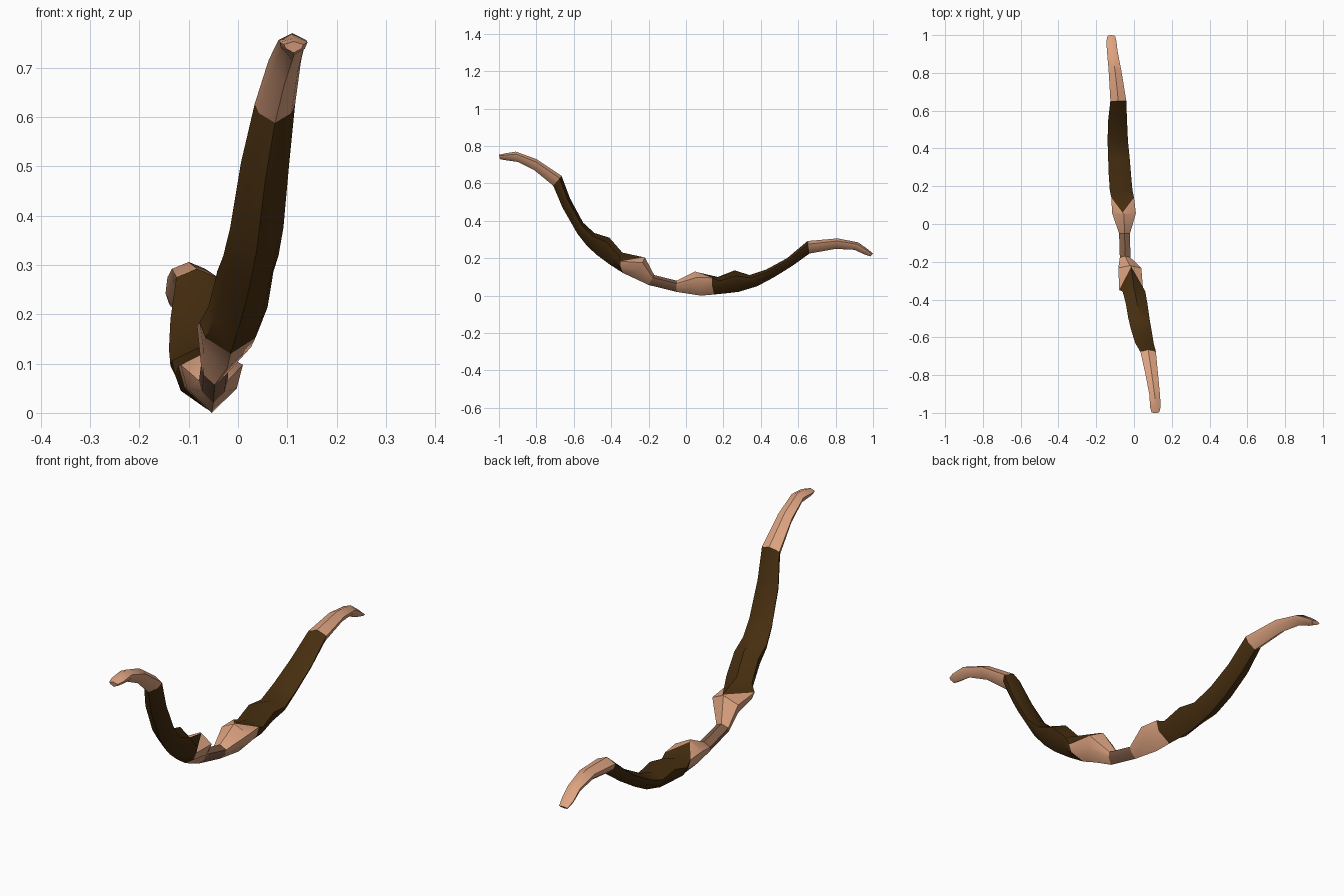
import bpy, bmesh

def material(name, rgb):
    m = bpy.data.materials.new(name)
    m.diffuse_color = (*rgb, 1)
    return m

PALE = material("pale tan horn", (0.73, 0.37, 0.22))
DARK = material("dark brown wood", (0.062, 0.027, 0.005))
GRIP = material("mid brown wrap", (0.22, 0.11, 0.065))

def ring_points(top_y, top_z, low_y, low_z, xc, hw, side_y=None):
    """Six-sided section with a ridge above and a keel below."""
    pts = []
    for t, w in ((0, 0), (0.38, 0.8), (0.75, 1), (1, 0), (0.75, -1), (0.38, -0.8)):
        y = low_y + (top_y - low_y) * t
        z = low_z + (top_z - low_z) * t
        if side_y is not None and 0 < t < 1:
            y = side_y
        pts.append((xc + hw * w, y, z))
    return pts

def loft(name, rings, mat):
    bm = bmesh.new()
    loops = [[bm.verts.new(p) for p in ring_points(*r)] for r in rings]
    for a, b in zip(loops, loops[1:]):
        for i in range(6):
            j = (i + 1) % 6
            bm.faces.new((a[i], a[j], b[j], b[i]))
    bm.faces.new(loops[0])
    bm.faces.new(loops[-1])
    bmesh.ops.recalc_face_normals(bm, faces=bm.faces)
    me = bpy.data.meshes.new(name)
    bm.to_mesh(me)
    bm.free()
    me.materials.append(mat)
    ob = bpy.data.objects.new(name, me)
    bpy.context.collection.objects.link(ob)
    bpy.ops.object.select_all(action='DESELECT')
    ob.select_set(True)
    bpy.context.view_layer.objects.active = ob
    bpy.ops.object.shade_smooth_by_angle(angle=0.7)

# Shared joints: ridge y, z; keel y, z; centre x; half width; optional side y
front_tip_joint = (-0.665, 0.64, -0.71, 0.588, 0.075, 0.041)
front_grip_joint = (-0.225, 0.205, -0.335, 0.12, -0.015, 0.063, -0.35)
handle_front = (-0.17, 0.11, -0.20, 0.057, -0.047, 0.028)
handle_back = (-0.05, 0.08, -0.05, 0.02, -0.05, 0.029)
back_grip_joint = (0.06, 0.125, 0.15, 0.006, -0.06, 0.06, 0.14)
back_tip_joint = (0.65, 0.292, 0.66, 0.225, -0.083, 0.042)

# Curled horn tips
loft("front_tip", [
    (-1.0, 0.753, -0.995, 0.73, 0.113, 0.02),
    (-0.97, 0.76, -0.97, 0.725, 0.113, 0.028),
    (-0.91, 0.77, -0.90, 0.715, 0.11, 0.028),
    (-0.80, 0.73, -0.81, 0.67, 0.095, 0.033),
    front_tip_joint], PALE)
loft("back_tip", [
    back_tip_joint,
    (0.81, 0.306, 0.80, 0.25, -0.10, 0.034),
    (0.92, 0.285, 0.90, 0.245, -0.115, 0.028),
    (0.97, 0.25, 0.955, 0.22, -0.12, 0.027),
    (1.0, 0.225, 0.985, 0.21, -0.12, 0.02)], PALE)

# Curved wooden limbs
loft("front_limb", [
    front_tip_joint,
    (-0.62, 0.52, -0.66, 0.47, 0.055, 0.049),
    (-0.55, 0.39, -0.58, 0.33, 0.038, 0.054),
    (-0.49, 0.335, -0.53, 0.267, 0.026, 0.056),
    (-0.41, 0.31, -0.48, 0.22, 0.015, 0.057),
    (-0.34, 0.23, -0.41, 0.168, 0.0, 0.06),
    front_grip_joint], DARK)
loft("back_limb", [
    back_grip_joint,
    (0.17, 0.10, 0.20, 0.011, -0.068, 0.06),
    (0.26, 0.135, 0.28, 0.02, -0.075, 0.059),
    (0.34, 0.11, 0.38, 0.05, -0.08, 0.057),
    (0.43, 0.14, 0.47, 0.098, -0.086, 0.054),
    (0.54, 0.20, 0.57, 0.16, -0.087, 0.05),
    back_tip_joint], DARK)

# Flared collars either side of the handle
loft("front_collar", [
    front_grip_joint,
    (-0.22, 0.205, -0.27, 0.09, -0.022, 0.061),
    handle_front], PALE)
loft("back_collar", [
    handle_back,
    (0.05, 0.13, 0.08, 0.0, -0.053, 0.063),
    back_grip_joint], PALE)

# Narrow wrapped handle
loft("handle", [handle_front, handle_back], GRIP)
